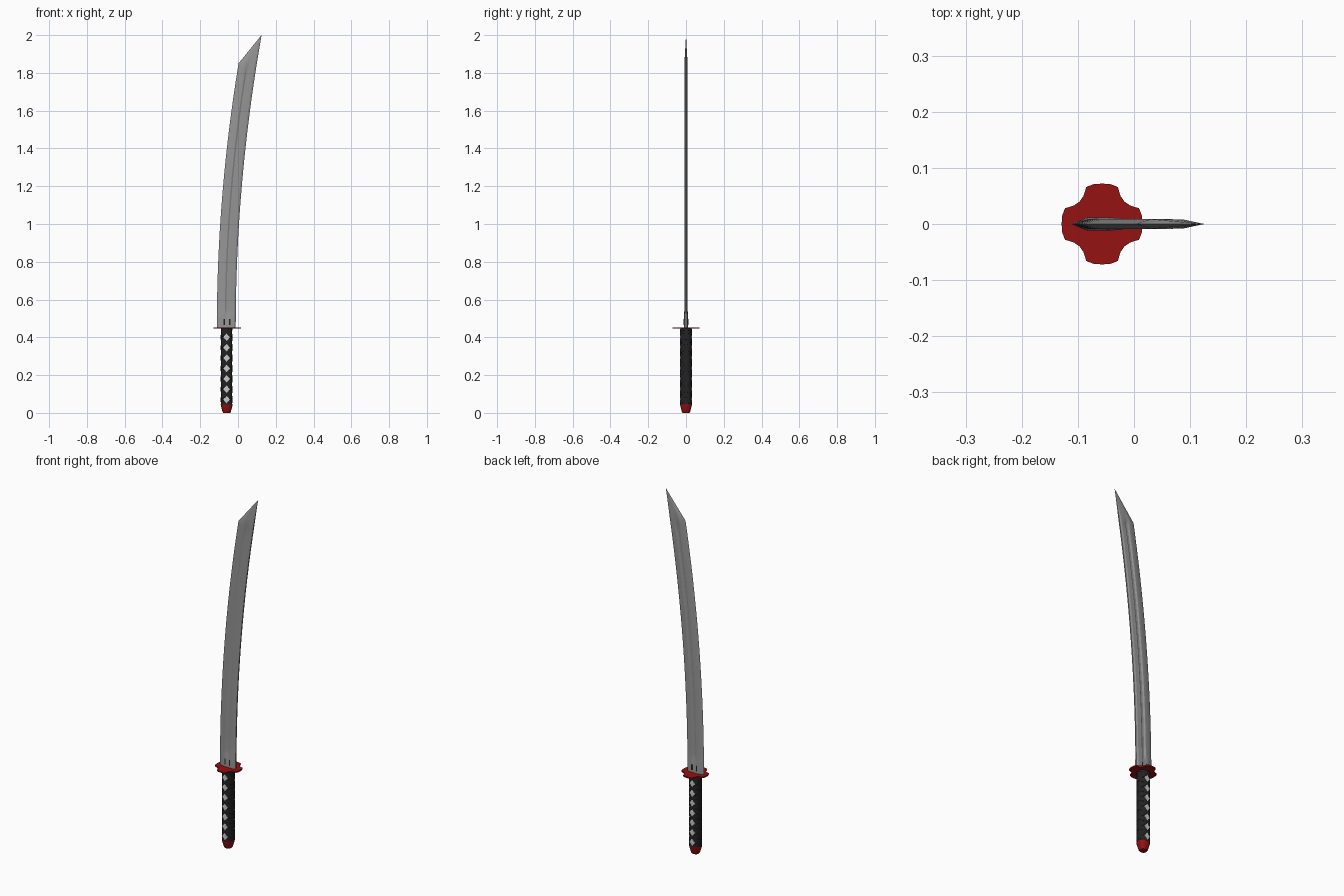
import bpy, bmesh, math

if "Cube" in bpy.data.objects:
    bpy.data.objects.remove(bpy.data.objects["Cube"])

CX = -0.06  # grip axis


def material(name, rgb):
    m = bpy.data.materials.new(name)
    m.diffuse_color = (*rgb, 1)
    m.use_nodes = True
    m.node_tree.nodes["Principled BSDF"].inputs["Base Color"].default_value = m.diffuse_color
    return m


STEEL = material("steel", (0.3, 0.3, 0.3))
BLACK = material("black", (0.016, 0.016, 0.016))
RED = material("red", (0.3, 0.006, 0.006))


def finish(name, bm, mat=None, angle=None):
    bmesh.ops.recalc_face_normals(bm, faces=bm.faces)
    me = bpy.data.meshes.new(name)
    bm.to_mesh(me)
    bm.free()
    ob = bpy.data.objects.new(name, me)
    bpy.context.collection.objects.link(ob)
    if mat:
        me.materials.append(mat)
    if angle:
        bpy.ops.object.select_all(action='DESELECT')
        ob.select_set(True)
        bpy.context.view_layer.objects.active = ob
        bpy.ops.object.shade_smooth_by_angle(angle=math.radians(angle))
    return ob


def loft(bm, rings):
    rows = [[bm.verts.new(p) for p in r] for r in rings]
    n = len(rows[0])
    for a, b in zip(rows, rows[1:]):
        for i in range(n):
            j = (i + 1) % n
            bm.faces.new((a[i], a[j], b[j], b[i]))
    bm.faces.new(rows[0][::-1])
    bm.faces.new(rows[-1])


def grip_point(a, r, z):
    # rounded-square cross-section
    c, s = math.cos(a), math.sin(a)
    k = r / (abs(c) ** 2.6 + abs(s) ** 2.6) ** (1 / 2.6)
    return (CX + k * c, k * s, z)


def grip_ring(r, z, n=24):
    return [grip_point(2 * math.pi * i / n, r, z) for i in range(n)]


# Blade: curved edge at left, spine at right, slanted point, shallow fuller
def edge_x(z):
    if z > 1.85:
        return 0.003 + 0.121 * (z - 1.85) / 0.15
    return -0.112 + 0.115 * ((z - 0.45) / 1.4) ** 2


def spine_x(z):
    return -0.012 + 0.137 * ((z - 0.45) / 1.55) ** 2


def blade_ring(z):
    x0, x1 = edge_x(z), spine_x(z)
    h = 0.0115 - 0.003 * min(1, max(0, (z - 0.5) / 0.05))
    if z > 1.85:
        h *= max(0.03, (2.0 - z) / 0.15)
    g = 0.5 if 0.52 < z < 1.84 else 1.0
    side = [(0.28, 1), (0.42, 1), (0.50, g), (0.60, g), (0.68, 1), (0.9, 0.9), (1, 0.4)]
    w = x1 - x0
    front = [(x0 + w * u, -h * k, z) for u, k in side]
    back = [(x, -y, z) for x, y, _ in reversed(front)]
    return [(x0, 0, z)] + front + back


levels = [0.45, 0.5, 0.525, 0.55] + [0.55 + 1.28 * i / 22 for i in range(1, 23)]
levels += [1.85, 1.89, 1.93, 1.97, 1.999]
bm = bmesh.new()
loft(bm, [blade_ring(z) for z in levels])
finish("blade", bm, STEEL, 20)

# Guard: four lobes with notched corners
quarter = [(0.072, 0), (0.071, 0.015), (0.066, 0.028), (0.050, 0.033), (0.040, 0.040),
           (0.033, 0.050), (0.028, 0.066), (0.015, 0.071)]
outline = []
for q in range(4):
    c, s = round(math.cos(q * math.pi / 2)), round(math.sin(q * math.pi / 2))
    outline += [(CX + 0.003 + c * x - s * y, s * x + c * y) for x, y in quarter]
bm = bmesh.new()
loft(bm, [[(x, y, z) for x, y in outline] for z in (0.446, 0.453)])
finish("guard", bm, RED)

# Grip core and pommel
bm = bmesh.new()
loft(bm, [grip_ring(0.0295, z) for z in (0.04, 0.447)])
finish("grip_core", bm, BLACK, 40)
bm = bmesh.new()
loft(bm, [grip_ring(r, z) for r, z in ((0.019, 0), (0.022, 0.006), (0.030, 0.036), (0.0315, 0.046))])
finish("pommel", bm, RED, 30)

# Cord wrap: crossing helical bands leaving diamonds at front and back
STEP, Z0, HALF = 0.055, 0.07, 0.0105
bm = bmesh.new()
for direction in (1, -1):
    for start in (0, math.pi):
        rows = []
        for i in range(-24, 24 * 5):
            a = 2 * math.pi * i / 24
            z = Z0 + STEP * (a / math.pi)
            lo, hi = max(0.044, z - HALF), min(0.446, z + HALF)
            if hi - lo < 0.002:
                continue
            ang = start + direction * a
            rows.append([bm.verts.new(grip_point(ang, r, h))
                         for r, h in ((0.029, lo), (0.0315, lo), (0.0315, hi), (0.029, hi))])
        for p, q in zip(rows, rows[1:]):
            for k in range(3):
                bm.faces.new((p[k], p[k + 1], q[k + 1], q[k]))
finish("grip_wrap", bm, BLACK)

# Pale diamonds, front and back
bm = bmesh.new()
for side in (-1, 1):
    for i in range(7):
        z = Z0 + STEP * i
        shape = [(-0.018, 0), (0, -0.02), (0.018, 0), (0, 0.02)]
        loft(bm, [[(CX + x * k, side * y, z + v * k) for x, v in shape]
                  for k, y in ((1, 0.027), (1, 0.0315), (0.8, 0.0325))])
finish("grip_diamonds", bm)

# Small dark slots at the blade root
bm = bmesh.new()
for side in (-1, 1):
    for x in (-0.073, -0.044):
        loft(bm, [[(x + u, side * y, z) for u, y in
                   ((-0.003, 0.009), (0.003, 0.009), (0.003, 0.012), (-0.003, 0.012))]
                  for z in (0.465, 0.497)])
finish("root_slots", bm, BLACK)
